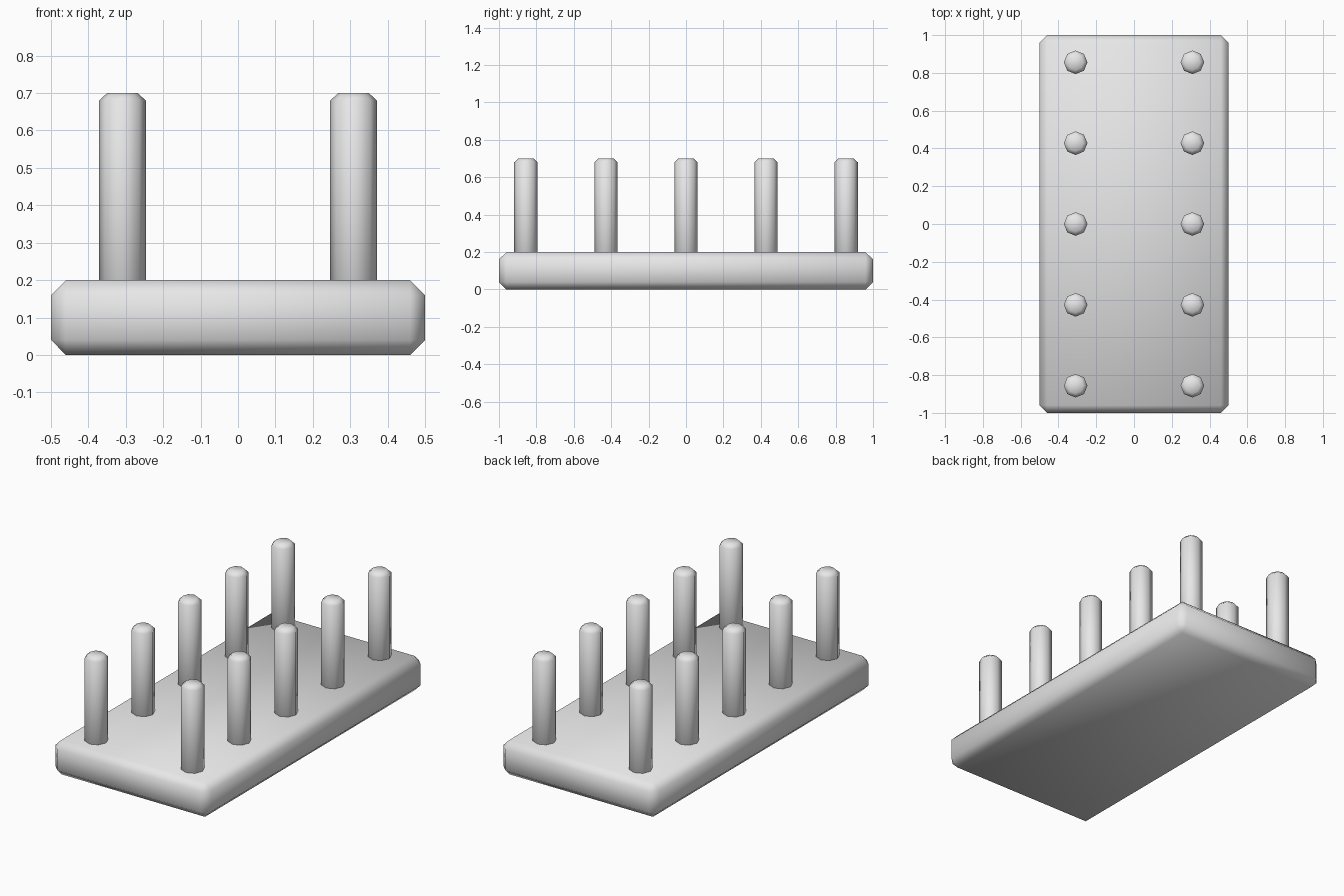
import bpy
import bmesh
from mathutils import Matrix

cube = bpy.data.objects.get("Cube")
if cube:
    bpy.data.objects.remove(cube, do_unlink=True)

# Single plain grey
GREY = (0.8, 0.8, 0.8, 1.0)
grey = bpy.data.materials.new("plain_grey")
grey.use_nodes = True
grey.diffuse_color = GREY
for node in grey.node_tree.nodes:
    if node.type == "BSDF_PRINCIPLED":
        node.inputs["Base Color"].default_value = GREY


def finish(bm, name):
    """Turn a bmesh into a smooth grey mesh."""
    for face in bm.faces:
        face.smooth = True
    mesh = bpy.data.meshes.new(name)
    bm.to_mesh(mesh)
    bm.free()
    mesh.materials.append(grey)
    return mesh


def place(name, mesh, location):
    obj = bpy.data.objects.new(name, mesh)
    obj.location = location
    bpy.context.collection.objects.link(obj)


def chamfer(bm, edges, width):
    bmesh.ops.bevel(bm, geom=edges, offset=width, segments=1,
                    affect="EDGES", clamp_overlap=True)


# Base slab, chamfered on every edge
bm = bmesh.new()
bmesh.ops.create_cube(bm, size=1, matrix=Matrix.Diagonal((1, 2, 0.2, 1)))
chamfer(bm, bm.edges[:], 0.04)
place("base", finish(bm, "base"), (0, 0, 0.1))

# Eight-sided peg with chamfered rims, sunk into the slab
PEG_TOP, PEG_BOTTOM = 0.7, 0.1
height = PEG_TOP - PEG_BOTTOM
bm = bmesh.new()
bmesh.ops.create_cone(bm, cap_ends=True, segments=8, radius1=0.0625,
                      radius2=0.0625, depth=height)
rims = [e for e in bm.edges if abs(e.verts[0].co.z - e.verts[1].co.z) < 0.001]
chamfer(bm, rims, 0.02)
peg_mesh = finish(bm, "peg")

# Two rows of five pegs
for side, x in (("right", -0.309), ("left", 0.309)):
    for i in range(5):
        y = (i - 2) * 0.428
        place(f"{side}_peg_{i + 1}", peg_mesh,
              (x, y, (PEG_TOP + PEG_BOTTOM) / 2))
